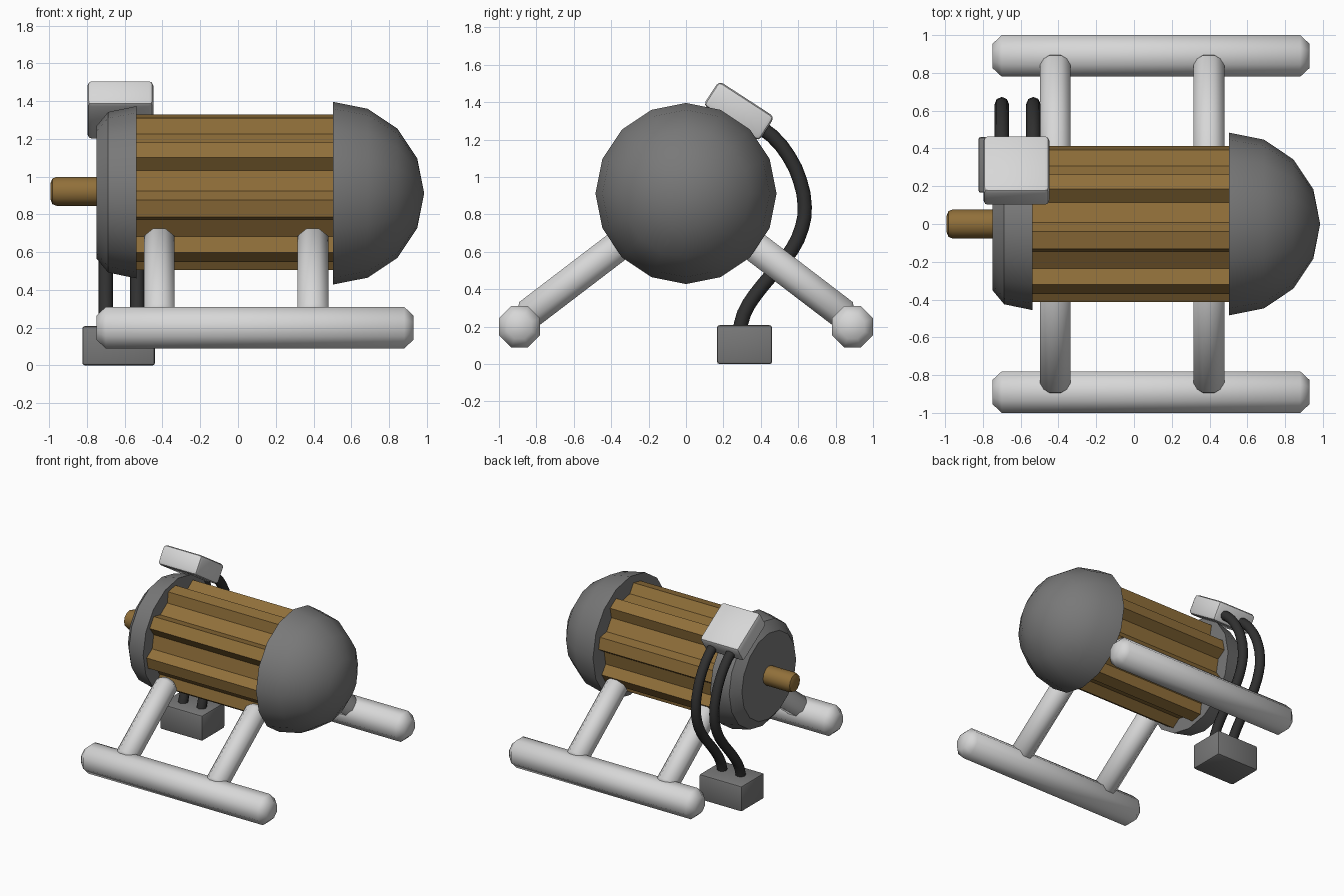
import bpy, bmesh, math
from mathutils import Vector, Matrix

if "Cube" in bpy.data.objects:
    bpy.data.objects.remove(bpy.data.objects["Cube"])

AXIS_Z = 0.917


def material(name, r, g, b):
    m = bpy.data.materials.new(name)
    m.diffuse_color = (r, g, b, 1)
    m.use_nodes = True
    m.node_tree.nodes["Principled BSDF"].inputs["Base Color"].default_value = m.diffuse_color
    return m


LIGHT = material("light grey paint", 0.68, 0.68, 0.68)
GREY = material("grey metal", 0.19, 0.19, 0.19)
BRASS = material("brass brown", 0.28, 0.16, 0.042)
BLACK = material("black rubber", 0.03, 0.03, 0.03)


def finish(name, bm, mat, smooth=None):
    bmesh.ops.recalc_face_normals(bm, faces=bm.faces)
    me = bpy.data.meshes.new(name)
    bm.to_mesh(me)
    bm.free()
    me.materials.append(mat)
    ob = bpy.data.objects.new(name, me)
    bpy.context.collection.objects.link(ob)
    if smooth:
        shade(ob, smooth)
    return ob


def shade(ob, angle):
    bpy.ops.object.select_all(action='DESELECT')
    ob.select_set(True)
    bpy.context.view_layer.objects.active = ob
    bpy.ops.object.shade_smooth_by_angle(angle=math.radians(angle))


def skin(bm, rings):
    """Join equal rings of points with quads and close both ends."""
    rings = [[bm.verts.new(p) for p in ring] for ring in rings]
    for a, b in zip(rings, rings[1:]):
        for i in range(len(a)):
            j = (i + 1) % len(a)
            bm.faces.new((a[i], a[j], b[j], b[i]))
    bm.faces.new(rings[0])
    bm.faces.new(rings[-1])


def lathe(name, start, direction, profile, sides, mat, phase=0.0, smooth=35):
    """Revolve (distance, radius) pairs round an axis."""
    q = Vector(direction).to_track_quat('Z', 'Y')
    rings = []
    for t, r in profile:
        ring = []
        for i in range(sides):
            a = 2 * math.pi * (i + phase) / sides
            ring.append(Vector(start) + q @ Vector((r * math.cos(a), r * math.sin(a), t)))
        rings.append(ring)
    bm = bmesh.new()
    skin(bm, rings)
    bmesh.ops.remove_doubles(bm, verts=bm.verts, dist=1e-4)
    return finish(name, bm, mat, smooth)


def tube(name, a, b, radius, chamfer, inset, mat):
    """Octagonal bar with chamfered ends, radius measured to the flats."""
    a, b = Vector(a), Vector(b)
    length, r = (b - a).length, radius / math.cos(math.pi / 8)
    profile = [(0, r - inset), (chamfer, r), (length - chamfer, r), (length, r - inset)]
    return lathe(name, a, b - a, profile, 8, mat, 0.5, 50)


def box(name, size, centre, tilt, bevel, mat):
    bm = bmesh.new()
    bmesh.ops.create_cube(bm, size=1)
    bmesh.ops.scale(bm, vec=size, verts=bm.verts)
    bmesh.ops.bevel(bm, geom=bm.edges[:], offset=bevel, segments=2,
                    profile=0.5, affect='EDGES')
    bm.transform(Matrix.Translation(centre) @ Matrix.Rotation(math.radians(tilt), 4, 'X'))
    return finish(name, bm, mat, 40)


# Motor body: eight tapered ribs round a core
section = []
for k in range(8):
    centre = -12 + 45 * k
    for offset, r in ((-13.2, 0.34), (-6.5, 0.414), (6.5, 0.414), (13.2, 0.34)):
        a = math.radians(centre + offset)
        section.append((-r * math.cos(a), AXIS_Z + r * math.sin(a)))
bm = bmesh.new()
skin(bm, [[(x, y, z) for y, z in section] for x in (-0.55, 0.51)])
finish("ribbed_motor_body", bm, BRASS)

# Domed rear cover (16-sided hemisphere)
R = 0.484
dome = [(R * math.sin(math.radians(22.5 * i)), max(R * math.cos(math.radians(22.5 * i)), 1e-3))
        for i in range(4)] + [(R, 1e-5)]
lathe("domed_rear_cover", (0.502, 0, 0.912), (1, 0, 0), dome, 16, GREY)

# Front cover and drive shaft
lathe("front_cover", (-0.538, 0, AXIS_Z), (-1, 0, 0),
      [(0, 0.456), (0.15, 0.425), (0.212, 0.35)], 16, GREY, smooth=38)
lathe("drive_shaft", (-0.72, 0, 0.922), (-1, 0, 0),
      [(0, 0.077), (0.24, 0.077), (0.263, 0.068), (0.272, 0.045)], 12, BRASS)

# Skids and struts on both sides
for side, label in ((-1, "front"), (1, "back")):
    tube(label + "_skid", (-0.75, side * 0.89, 0.2), (0.93, side * 0.89, 0.2),
         0.11, 0.05, 0.05, LIGHT)
    for x, end in ((-0.417, "left"), (0.396, "right")):
        tube(f"{label}_{end}_strut", (x, side * 0.87, 0.245), (x, side * 0.30, 0.68),
             0.082, 0.035, 0.035, LIGHT)

# Terminal box on top and connector box on the floor
box("terminal_box", (0.35, 0.355, 0.155), (-0.623, 0.283, 1.353), -33, 0.025, LIGHT)
box("connector_box", (0.385, 0.295, 0.208), (-0.632, 0.313, 0.104), 0, 0.014, GREY)

# Two cables hanging between the boxes
path = [(0.36, 1.29), (0.46, 1.22), (0.55, 1.11), (0.61, 0.98), (0.635, 0.84),
        (0.62, 0.73), (0.565, 0.61), (0.46, 0.48), (0.37, 0.37), (0.31, 0.27), (0.285, 0.17)]
for x, end in ((-0.70, "left"), (-0.533, "right")):
    cu = bpy.data.curves.new(end + "_cable", 'CURVE')
    cu.dimensions = '3D'
    cu.bevel_depth = 0.038
    cu.bevel_resolution = 2
    cu.resolution_u = 2
    sp = cu.splines.new('BEZIER')
    sp.bezier_points.add(len(path) - 1)
    for bp, (y, z) in zip(sp.bezier_points, path):
        bp.co = (x, y, z)
        bp.handle_left_type = bp.handle_right_type = 'AUTO'
    cu.materials.append(BLACK)
    ob = bpy.data.objects.new(end + "_cable", cu)
    bpy.context.collection.objects.link(ob)
    bpy.ops.object.select_all(action='DESELECT')
    ob.select_set(True)
    bpy.context.view_layer.objects.active = ob
    bpy.ops.object.convert(target='MESH')
    shade(bpy.context.view_layer.objects.active, 60)
